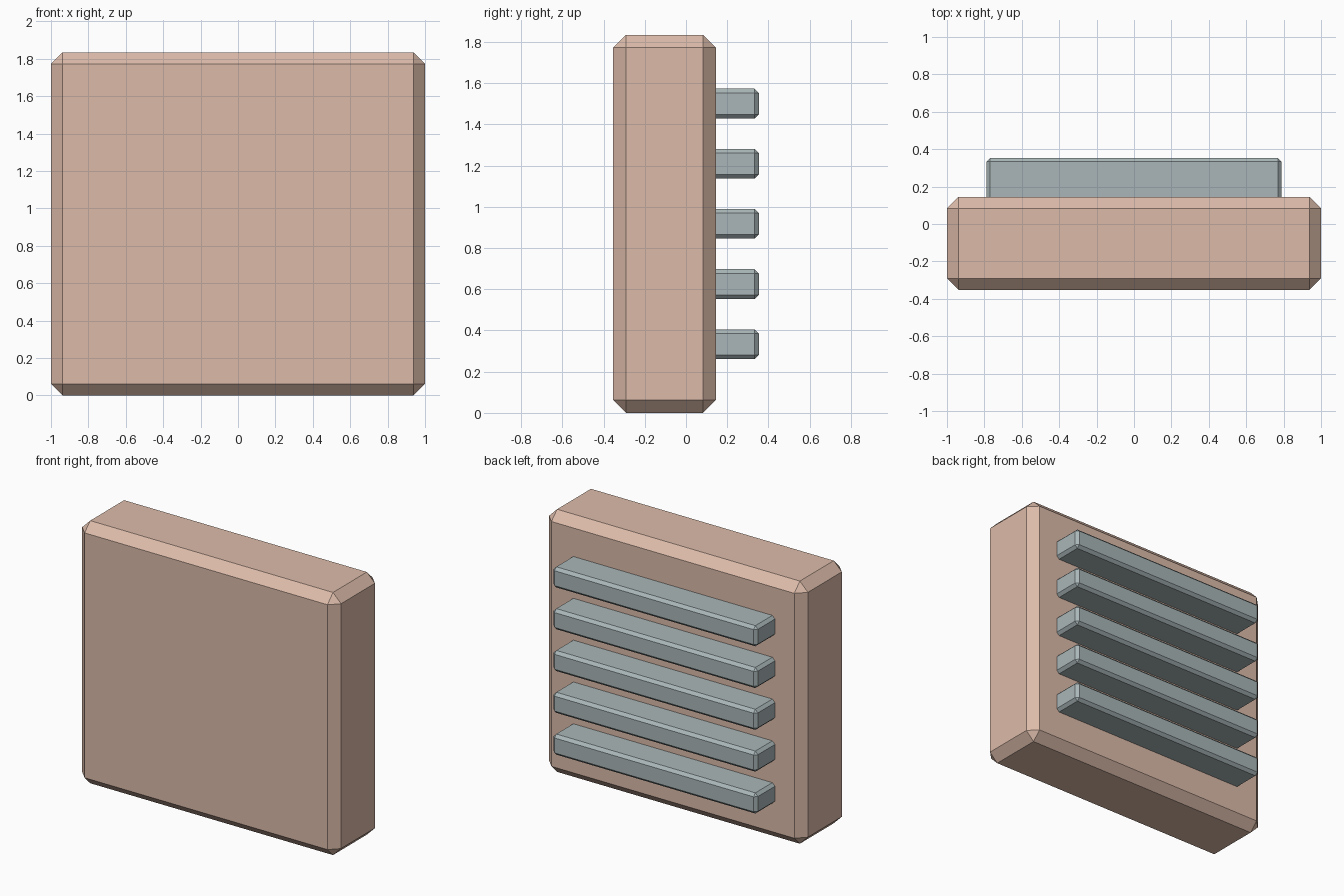
import bpy, bmesh
from mathutils import Vector

if "Cube" in bpy.data.objects:
    bpy.data.objects.remove(bpy.data.objects["Cube"])


def material(name, color):
    m = bpy.data.materials.new(name)
    m.diffuse_color = (*color, 1)
    m.use_nodes = True
    m.node_tree.nodes["Principled BSDF"].inputs["Base Color"].default_value = m.diffuse_color
    return m


def chamfered_box(name, lo, hi, chamfer, mat):
    lo, hi = Vector(lo), Vector(hi)
    bm = bmesh.new()
    bmesh.ops.create_cube(bm, size=1)
    bmesh.ops.scale(bm, vec=hi - lo, verts=bm.verts)
    bmesh.ops.translate(bm, vec=(lo + hi) / 2, verts=bm.verts)
    bmesh.ops.bevel(bm, geom=bm.edges[:], offset=chamfer,
                    offset_type='OFFSET', segments=1, affect='EDGES')
    mesh = bpy.data.meshes.new(name)
    bm.to_mesh(mesh)
    bm.free()
    mesh.materials.append(mat)
    obj = bpy.data.objects.new(name, mesh)
    bpy.context.collection.objects.link(obj)
    return obj


clay = material("clay", (0.72, 0.50, 0.40))
slate = material("slate", (0.40, 0.47, 0.48))

# Thick square panel
chamfered_box("panel", (-1, -0.353, 0), (1, 0.145, 1.834), 0.062, clay)

# Five horizontal fins rooted in the back of the panel
for i in range(5):
    z = 0.917 + (i - 2) * 0.292
    chamfered_box(f"fin_{i + 1}", (-0.789, 0.10, z - 0.072),
                  (0.789, 0.353, z + 0.072), 0.02, slate)
